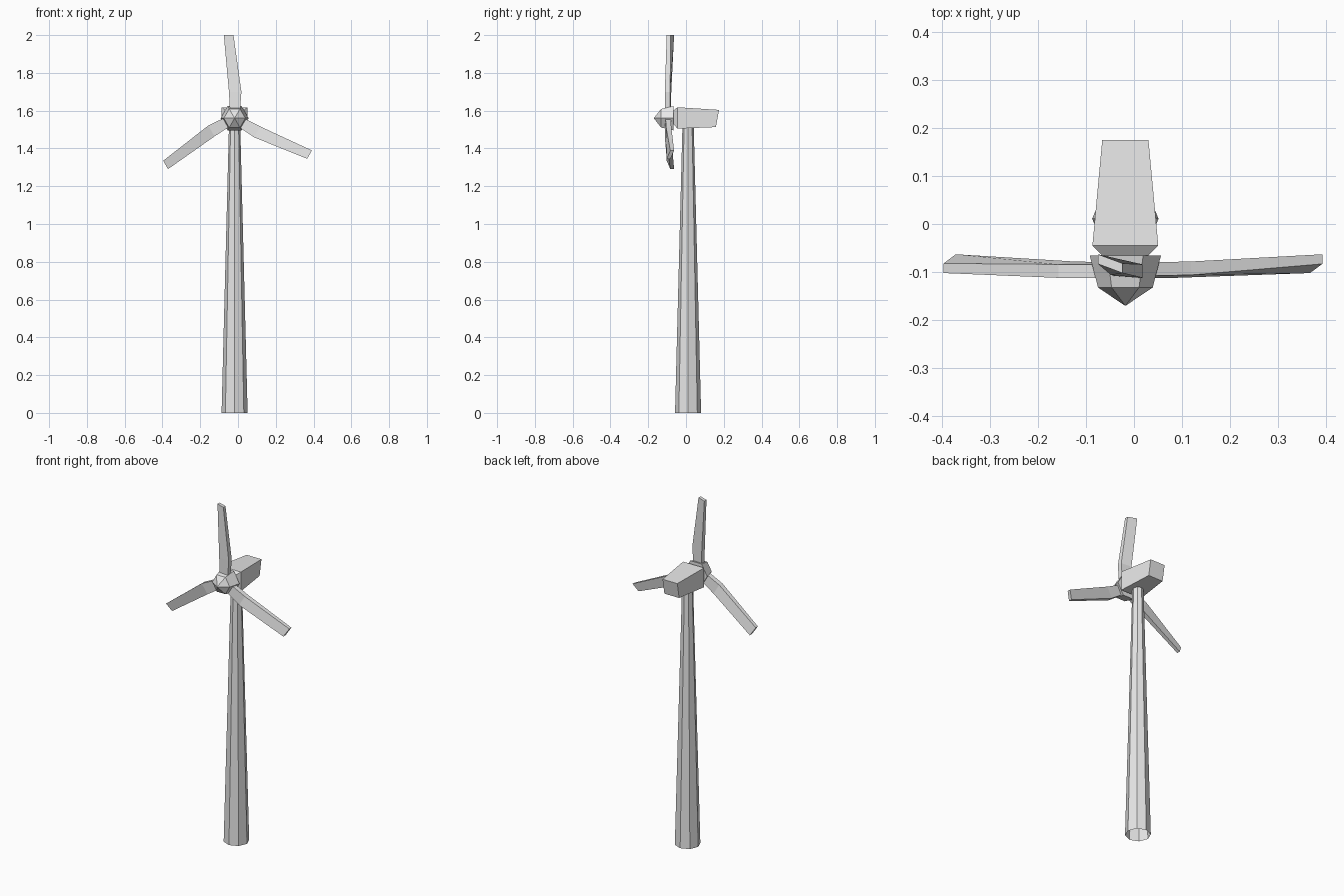
import bpy, math
from mathutils import Matrix, Vector

if "Cube" in bpy.data.objects:
    bpy.data.objects.remove(bpy.data.objects["Cube"])

CX, HUB_Z = -0.018, 1.56

grey = bpy.data.materials.new("light_grey")
grey.diffuse_color = (0.8, 0.8, 0.8, 1)
grey.use_nodes = True
grey.node_tree.nodes["Principled BSDF"].inputs["Base Color"].default_value = grey.diffuse_color


def loft(name, rings, cap_start=True, cap_end=True):
    """Skin a list of equal-length vertex rings with flat faces."""
    n = len(rings[0])
    verts = [v for ring in rings for v in ring]
    faces = []
    for r in range(len(rings) - 1):
        for i in range(n):
            j = (i + 1) % n
            faces.append((r * n + i, r * n + j, (r + 1) * n + j, (r + 1) * n + i))
    if cap_start:
        faces.append(tuple(reversed(range(n))))
    if cap_end:
        faces.append(tuple(range(len(verts) - n, len(verts))))
    mesh = bpy.data.meshes.new(name)
    mesh.from_pydata(verts, [], faces)
    mesh.materials.append(grey)
    obj = bpy.data.objects.new(name, mesh)
    bpy.context.collection.objects.link(obj)
    return obj


def circle(n, r):
    return [(r * math.cos(2 * math.pi * i / n), r * math.sin(2 * math.pi * i / n)) for i in range(n)]


# Tapered eight-sided tower, open underneath
loft("tower", [[(CX + a, 0.011 + b, z) for a, b in circle(8, r)]
               for z, r in ((0, 0.069), (1.515, 0.03))], cap_start=False)

# Nacelle: y at bottom, y at top, half width, bottom z, top z
sections = [(-0.068, -0.068, 0.045, 1.53, 1.60),
            (-0.045, -0.045, 0.0685, 1.505, 1.618),
            (0.158, 0.175, 0.048, 1.513, 1.604)]
loft("nacelle", [[(CX - w, yb, zb), (CX - w, yt, zt), (CX + w, yt, zt), (CX + w, yb, zb)]
                 for yb, yt, w, zb, zt in sections])

# Six-sided hub with pointed nose
hub_rings = [(-0.17, 0.0005), (-0.132, 0.057), (-0.112, 0.062), (-0.066, 0.074)]
loft("hub", [[(CX + a, y, HUB_Z + b) for a, b in reversed(circle(6, r))]
             for y, r in hub_rings])

# Twisted blades: span, then left x, left y, right x, right y, thickness
stations = [(0.03, -0.024, -0.094, 0.028, -0.098, 0.028),
            (0.14, -0.030, -0.092, 0.036, -0.098, 0.028),
            (0.44, -0.057, -0.073, -0.006, -0.092, 0.02)]
for k in range(3):
    rot = Matrix.Translation((CX, 0, HUB_Z)) @ Matrix.Rotation(math.radians(120 * k), 4, 'Y')
    rings = []
    for z, x0, y0, x1, y1, t in stations:
        h = t / 2
        ring = [(x0, y0 - h, z), (x1, y1 - h, z), (x1, y1 + h, z), (x0, y0 + h, z)]
        rings.append([rot @ Vector(p) for p in ring])
    loft(f"blade_{k + 1}", rings)
